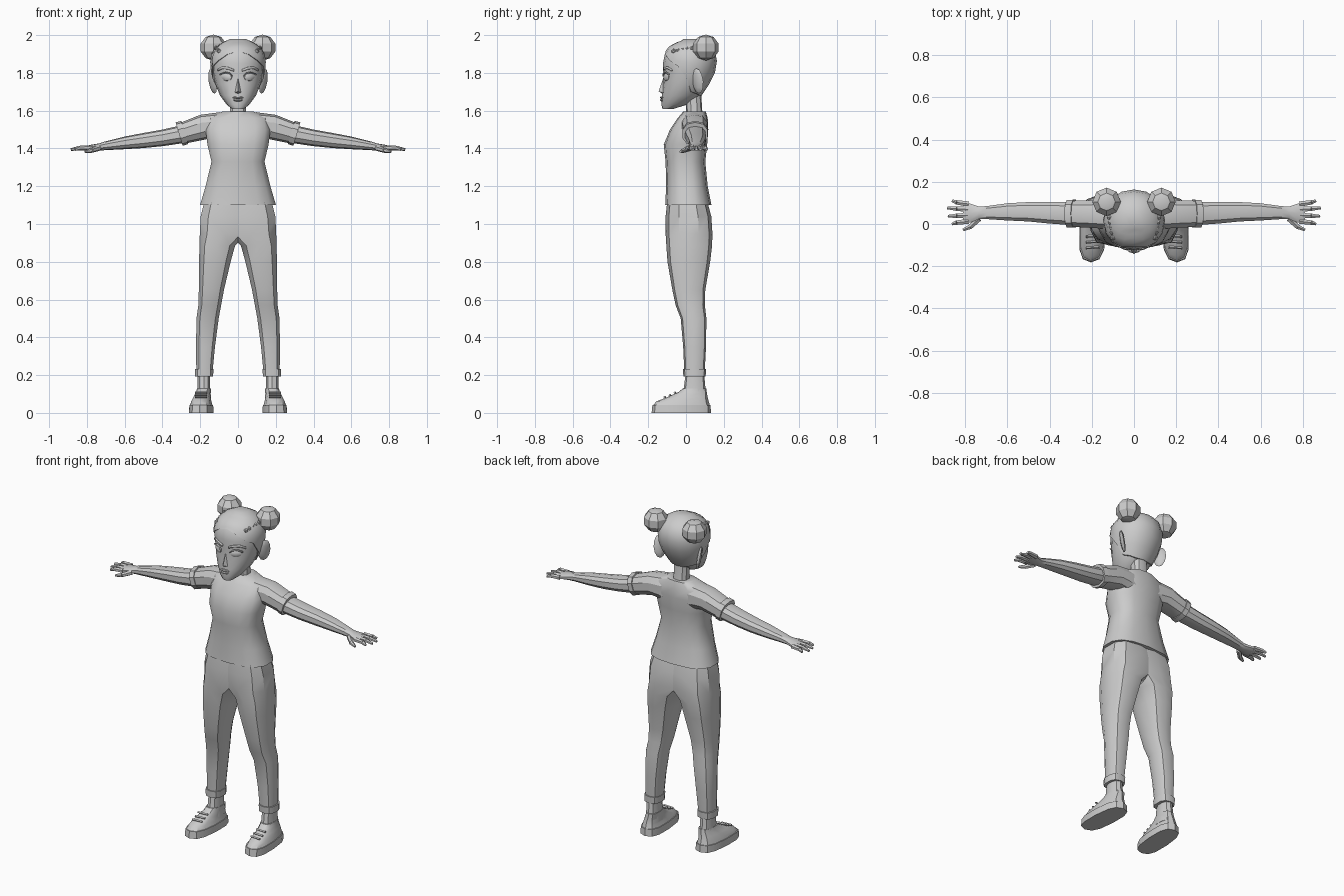
import bpy, bmesh, math
from mathutils import Vector, Matrix
from mathutils.bvhtree import BVHTree

if "Cube" in bpy.data.objects:
    bpy.data.objects.remove(bpy.data.objects["Cube"])

GREY = bpy.data.materials.new("plain_grey")
GREY.diffuse_color = (0.6, 0.6, 0.6, 1)
GREY.use_nodes = True
GREY.node_tree.nodes["Principled BSDF"].inputs["Base Color"].default_value = GREY.diffuse_color


def finish(name, bm, mirror=False, angle=32):
    bmesh.ops.recalc_face_normals(bm, faces=bm.faces)
    me = bpy.data.meshes.new(name)
    bm.to_mesh(me)
    bm.free()
    ob = bpy.data.objects.new(name, me)
    bpy.context.collection.objects.link(ob)
    me.materials.append(GREY)
    bpy.ops.object.select_all(action='DESELECT')
    ob.select_set(True)
    bpy.context.view_layer.objects.active = ob
    bpy.ops.object.shade_smooth_by_angle(angle=math.radians(angle))
    if mirror:
        ob.modifiers.new("mirror", 'MIRROR').use_mirror_merge = False
    return ob


def oval(a0, a1, b0, b1, t, p=2.4):
    """Point on a rounded box spanning a0..a1, b0..b1; t = 0 is the low-b side."""
    s, c = math.sin(t), -math.cos(t)
    f = lambda v: math.copysign(abs(v) ** (2 / p), v)
    return ((a0 + a1) / 2 + (a1 - a0) / 2 * f(s), (b0 + b1) / 2 + (b1 - b0) / 2 * f(c))


def skin(bm, rows, caps=True):
    rows = [[bm.verts.new(p) for p in r] for r in rows]
    n = len(rows[0])
    for r, q in zip(rows, rows[1:]):
        for i in range(n):
            bm.faces.new((r[i], r[(i + 1) % n], q[(i + 1) % n], q[i]))
    if caps:
        bm.faces.new(rows[0])
    bm.faces.new(rows[-1])


def loft(name, axis, rings, n=12, mirror=False, p=2.4, shear=0, angle=32):
    """Rings are (position, a0, a1, b0, b1); a, b are x, y for axis z and y, z for axis x."""
    rows = []
    for pos, a0, a1, b0, b1 in rings:
        row = []
        for i in range(n):
            a, b = oval(a0, a1, b0, b1, 2 * math.pi * i / n, p)
            if axis == 'z':
                row.append((a - shear * b, b, pos))
            else:
                row.append((pos + shear * (b - (b0 + b1) / 2), a, b))
        rows.append(row)
    bm = bmesh.new()
    skin(bm, rows)
    return finish(name, bm, mirror, angle)


def rod(bm, a, b, r0, r1, n=6):
    a, b = Vector(a), Vector(b)
    m = Matrix.Translation((a + b) / 2) @ (b - a).to_track_quat('Z', 'Y').to_matrix().to_4x4()
    bmesh.ops.create_cone(bm, cap_ends=True, segments=n, radius1=r0, radius2=r1,
                          depth=(b - a).length, matrix=m)


# Shirt body, sleeves and turned cuffs
loft("shirt", 'z', [(1.10, -.205, .205, -.11, .135), (1.20, -.175, .175, -.105, .115),
                    (1.33, -.143, .143, -.108, .102), (1.42, -.165, .165, -.118, .112),
                    (1.50, -.175, .175, -.085, .118), (1.56, -.165, .165, -.045, .115),
                    (1.595, -.085, .085, -.015, .105)], 14, p=2.6, angle=40)
loft("sleeve", 'x', [(.07, -.03, .112, 1.43, 1.592), (.18, -.022, .116, 1.45, 1.578),
                     (.30, -.015, .112, 1.425, 1.532)], 10, True, shear=.3)
loft("sleeve_cuff", 'x', [(.282, -.020, .118, 1.423, 1.546), (.312, -.020, .116, 1.414, 1.538)],
     10, True, shear=.3)

# Arms
loft("arm", 'x', [(.29, -.008, .105, 1.428, 1.525), (.40, .000, .107, 1.412, 1.500),
                  (.50, .010, .106, 1.402, 1.482), (.60, .015, .100, 1.396, 1.463),
                  (.70, .022, .086, 1.391, 1.438), (.735, .022, .084, 1.389, 1.427),
                  (.775, .005, .098, 1.388, 1.420), (.81, .002, .108, 1.389, 1.412)], 10, True)
bm = bmesh.new()
for y0, y1, x in ((.013, .000, .862), (.041, .037, .882), (.069, .076, .885), (.095, .110, .862)):
    mid = (.84, (y0 + y1) / 2, 1.402)
    rod(bm, (.785, y0, 1.403), mid, .014, .012)
    rod(bm, mid, (x, y1, 1.394), .012, .007)
rod(bm, (.735, .025, 1.402), (.775, -.012, 1.39), .015, .013)
rod(bm, (.775, -.012, 1.39), (.81, -.028, 1.383), .013, .007)
finish("fingers", bm, True)

# Trousers: the two halves overlap above the crotch
loft("trouser_leg", 'z', [(.20, .135, .222, -.008, .098), (.35, .120, .224, -.015, .106),
                          (.50, .100, .222, -.028, .108), (.57, .087, .212, -.055, .100),
                          (.65, .072, .210, -.072, .102), (.80, .036, .209, -.098, .128),
                          (.885, .012, .208, -.104, .138), (.95, -.06, .207, -.108, .140),
                          (1.04, -.08, .203, -.108, .134), (1.13, -.08, .180, -.098, .110)],
     10, True, p=2.7, angle=36)
loft("trouser_cuff", 'z', [(.192, .130, .230, -.014, .104), (.232, .128, .230, -.016, .106)],
     10, True, p=2.7)

# Shoes with soles, tongue and laces
loft("ankle", 'z', [(.07, .140, .222, -.025, .112), (.13, .146, .216, -.012, .103),
                    (.22, .148, .214, .000, .095)], 10, True)
loft("shoe_sole", 'z', [(0, .128, .258, -.182, .132), (.042, .130, .256, -.178, .130)],
     12, True, p=2.8, shear=.06)
loft("shoe_upper", 'z', [(.042, .134, .252, -.174, .126), (.062, .140, .246, -.155, .120),
                         (.085, .146, .236, -.095, .114), (.110, .146, .224, -.040, .110),
                         (.128, .146, .220, -.018, .108)], 12, True, p=2.6, shear=.06)
bm = bmesh.new()
for y, z in ((-.11, .084), (-.083, .094), (-.056, .107)):
    rod(bm, (.165, y, z), (.228, y - .004, z), .006, .006, 4)
finish("laces", bm, True)

# Head: rings of (height, half width, front, back)
HEAD = [(1.608, .030, -.124, -.07), (1.632, .060, -.130, .005), (1.68, .095, -.127, .075),
        (1.74, .120, -.122, .115), (1.80, .134, -.119, .145), (1.85, .140, -.122, .156),
        (1.90, .134, -.112, .155), (1.94, .108, -.082, .130), (1.965, .070, -.035, .095),
        (1.976, .025, .005, .055)]


def head_point(t, z, grow=0):
    for r, q in zip(HEAD, HEAD[1:]):
        if z <= q[0]:
            break
    k = (z - r[0]) / (q[0] - r[0])
    w, f, b = (u + (v - u) * k for u, v in zip(r[1:], q[1:]))
    x, y = oval(-w - grow, w + grow, f - grow, b + grow, t, 2.1)
    return (x, y, z)


N = 16
angles = [2 * math.pi * i / N for i in range(N)]
bm = bmesh.new()
skin(bm, [[head_point(t, r[0]) for t in angles] for r in HEAD])
surface = BVHTree.FromBMesh(bm)
finish("head", bm, angle=40)


def face_y(x, z):
    hit = surface.ray_cast(Vector((x, -1, z)), Vector((0, 1, 0)))[0]
    return hit.y if hit else -.1


# Hair cap with a hairline that drops behind the ears
HAIRLINE = [1.915, 1.898, 1.865, 1.835, 1.77, 1.70, 1.69, 1.68, 1.68]
low = [HAIRLINE[min(i, N - i)] for i in range(N)]
rows = [[head_point(t, l) for t, l in zip(angles, low)]]
for k in (0, .2, .42, .62, .8, .92, 1):
    rows.append([head_point(t, l + (1.974 - l) * k, .008) for t, l in zip(angles, low)])
rows = [[(x, y, z + (.006 if i == 7 else 0)) for x, y, z in r] for i, r in enumerate(rows)]
bm = bmesh.new()
skin(bm, rows, caps=False)
finish("hair", bm, angle=40)

# Hair buns and the small side braids
bm = bmesh.new()
bmesh.ops.create_uvsphere(bm, u_segments=8, v_segments=5, radius=.071,
                          matrix=Matrix.Translation((.13, .105, 1.934)) @ Matrix.Diagonal((1, 1, .97, 1)))
finish("hair_bun", bm, True, angle=20)
bm = bmesh.new()
for i in range(5):
    pos = (.100 + .004 * i, -.065 + .024 * i, 1.915 + .004 * i)
    bmesh.ops.create_icosphere(bm, subdivisions=1, radius=.013, matrix=Matrix.Translation(pos))
finish("side_braid", bm, True)

# Neck and ears
loft("neck", 'z', [(1.55, -.052, .052, -.005, .095), (1.60, -.044, .044, .000, .086),
                   (1.70, -.044, .044, -.005, .080)], 10)
bm = bmesh.new()
bmesh.ops.create_uvsphere(bm, u_segments=8, v_segments=6, radius=1,
                          matrix=Matrix.Translation((.134, .062, 1.757))
                          @ Matrix.Rotation(math.radians(-35), 4, 'Z')
                          @ Matrix.Rotation(math.radians(10), 4, 'Y')
                          @ Matrix.Diagonal((.012, .036, .068, 1)))
finish("ear", bm, True)

# Nose and lips
bm = bmesh.new()
pts = [(0, -.116, 1.785), (-.022, -.115, 1.693), (.022, -.115, 1.693), (0, -.145, 1.703),
       (0, -.118, 1.685)]
v = [bm.verts.new(p) for p in pts]
for f in ((0, 1, 3), (0, 3, 2), (1, 4, 3), (3, 4, 2), (0, 2, 4, 1)):
    bm.faces.new([v[i] for i in f])
finish("nose", bm)
bm = bmesh.new()
for z, w, h in ((1.669, .030, .007), (1.656, .025, .008)):
    bmesh.ops.create_uvsphere(bm, u_segments=8, v_segments=4, radius=1,
                              matrix=Matrix.Translation((0, -.127, z)) @ Matrix.Diagonal((w, .011, h, 1)))
finish("lips", bm)

# Eyes and brows follow the face surface
bm = bmesh.new()
bmesh.ops.create_uvsphere(bm, u_segments=10, v_segments=6, radius=1,
                          matrix=Matrix.Translation((.060, face_y(.060, 1.778) + .002, 1.778))
                          @ Matrix.Rotation(math.radians(28), 4, 'Z')
                          @ Matrix.Rotation(math.radians(-8), 4, 'Y')
                          @ Matrix.Diagonal((.032, .010, .021, 1)))
finish("eye", bm, True)


def face_strip(name, line, width, lift):
    bm = bmesh.new()
    rows = []
    for x, z in line:
        rows.append([bm.verts.new((x, face_y(x, z + d) - lift, z + d)) for d in (-width, width)])
    for a, b in zip(rows, rows[1:]):
        bm.faces.new((a[0], b[0], b[1], a[1]))
    ob = finish(name, bm, True)
    mod = ob.modifiers.new("thickness", 'SOLIDIFY')
    mod.thickness, mod.offset = .008, 0


face_strip("brow", [(.022, 1.813), (.05, 1.824), (.08, 1.828), (.105, 1.815)], .006, .003)
face_strip("eyelid", [(.030, 1.784), (.045, 1.798), (.068, 1.803), (.095, 1.792)], .003, .007)
